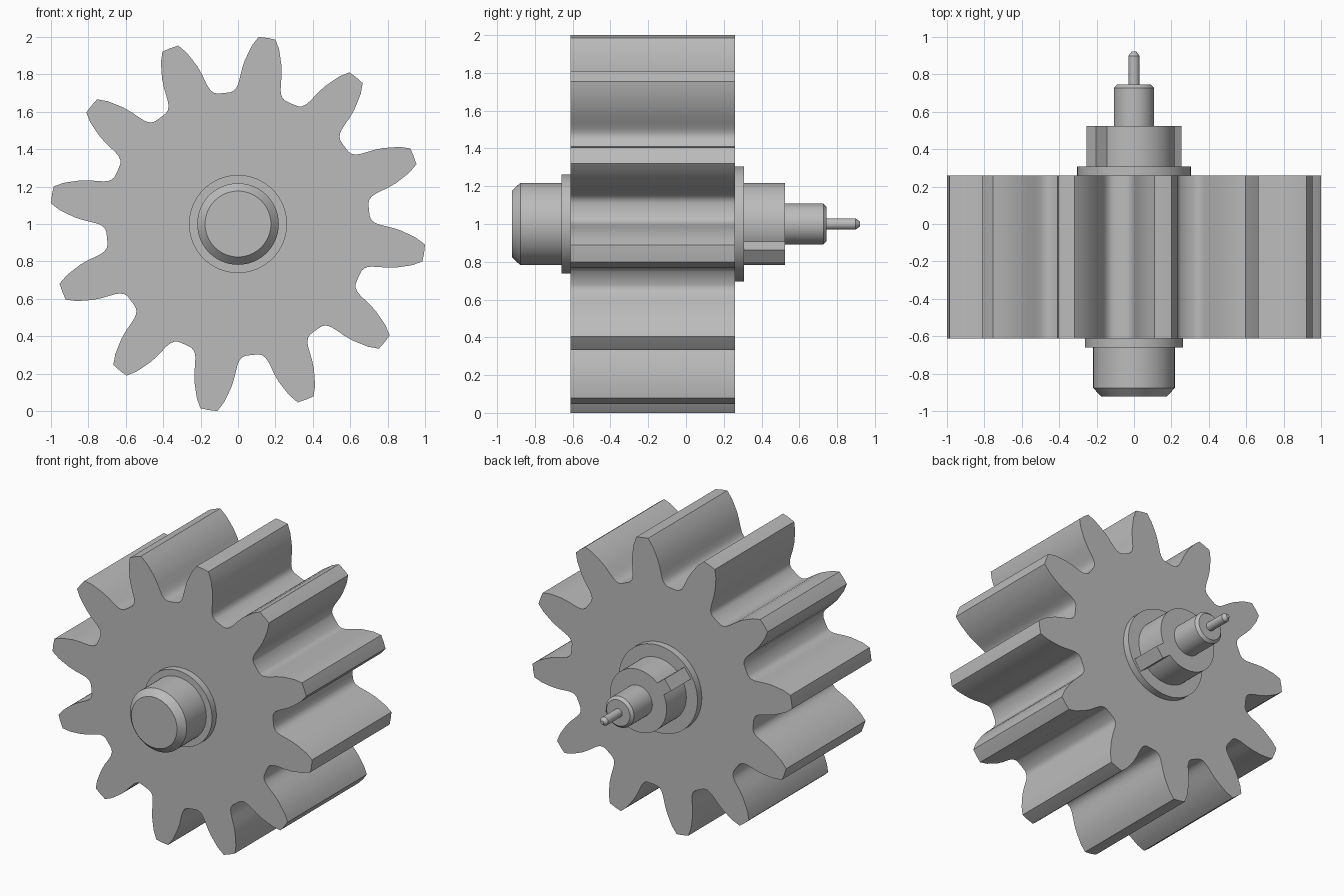
import bpy, bmesh, math

if "Cube" in bpy.data.objects:
    bpy.data.objects.remove(bpy.data.objects["Cube"])

steel = bpy.data.materials.new("steel grey")
steel.diffuse_color = (0.50, 0.50, 0.50, 1)
steel.use_nodes = True
steel.node_tree.nodes["Principled BSDF"].inputs["Base Color"].default_value = steel.diffuse_color
CENTRE_Z = 1.0


def loft(name, rings):
    """Solid through (y, [(x, z), ...]) rings with capped ends."""
    bm = bmesh.new()
    loops = [[bm.verts.new((x, y, z + CENTRE_Z)) for x, z in pts] for y, pts in rings]
    n = len(loops[0])
    for a, b in zip(loops, loops[1:]):
        for i in range(n):
            j = (i + 1) % n
            bm.faces.new((a[i], a[j], b[j], b[i]))
    bm.faces.new(loops[0])
    bm.faces.new(loops[-1])
    bmesh.ops.recalc_face_normals(bm, faces=bm.faces)
    mesh = bpy.data.meshes.new(name)
    bm.to_mesh(mesh)
    bm.free()
    mesh.materials.append(steel)
    ob = bpy.data.objects.new(name, mesh)
    bpy.context.collection.objects.link(ob)
    bpy.ops.object.select_all(action='DESELECT')
    ob.select_set(True)
    bpy.context.view_layer.objects.active = ob
    bpy.ops.object.shade_smooth_by_angle(angle=math.radians(36))
    return ob


def polar(r, a):
    return (r * math.cos(a), r * math.sin(a))


def circle(r, n=64):
    return [polar(r, 2 * math.pi * i / n) for i in range(n)]


def turned(name, steps):
    return loft(name, [(y, circle(r)) for y, r in steps])


# Gear: half a tooth as (degrees from tooth centre, radius), mirrored and repeated
half = [(0, 1.007), (2.6, 1.006), (4.4, .957), (5.6, .91), (6.6, .872), (7.5, .825),
        (8.2, .78), (8.8, .75), (9.5, .73), (10.5, .715), (12, .706), (15, .704)]
tooth = [(-a, r) for a, r in half[:0:-1]] + half[:-1]
gear = [polar(r, math.radians(81.1 + 30 * t + a)) for t in range(12) for a, r in tooth]
loft("gear", [(-.612, gear), (.26, gear)])

# Front collar and chamfered shaft
turned("front_collar", [(-.66, .262), (-.60, .262)])
turned("front_shaft", [(-.922, .176), (-.877, .218), (-.62, .218)])

# Rear collar
turned("rear_collar", [(.25, .304), (.308, .304)])

# Drive hub: round hub with two opposite keys, tilted
R, W, L, TILT = .218, .043, .286, math.radians(-36.9)
edge = math.asin(W / R)
hub = []
for turn in (TILT, TILT + math.pi):
    c, s = math.cos(turn), math.sin(turn)
    hub += [(L * c - v * s, L * s + v * c) for v in (-W, W)]
    hub += [polar(R, turn + edge + (math.pi - 2 * edge) * i / 28) for i in range(29)]
loft("drive_hub", [(.30, hub), (.525, hub)])

# Rear stub and pin
turned("rear_stub", [(.515, .108), (.727, .108), (.745, .09)])
turned("rear_pin", [(.735, .03), (.898, .03), (.922, .012)])
